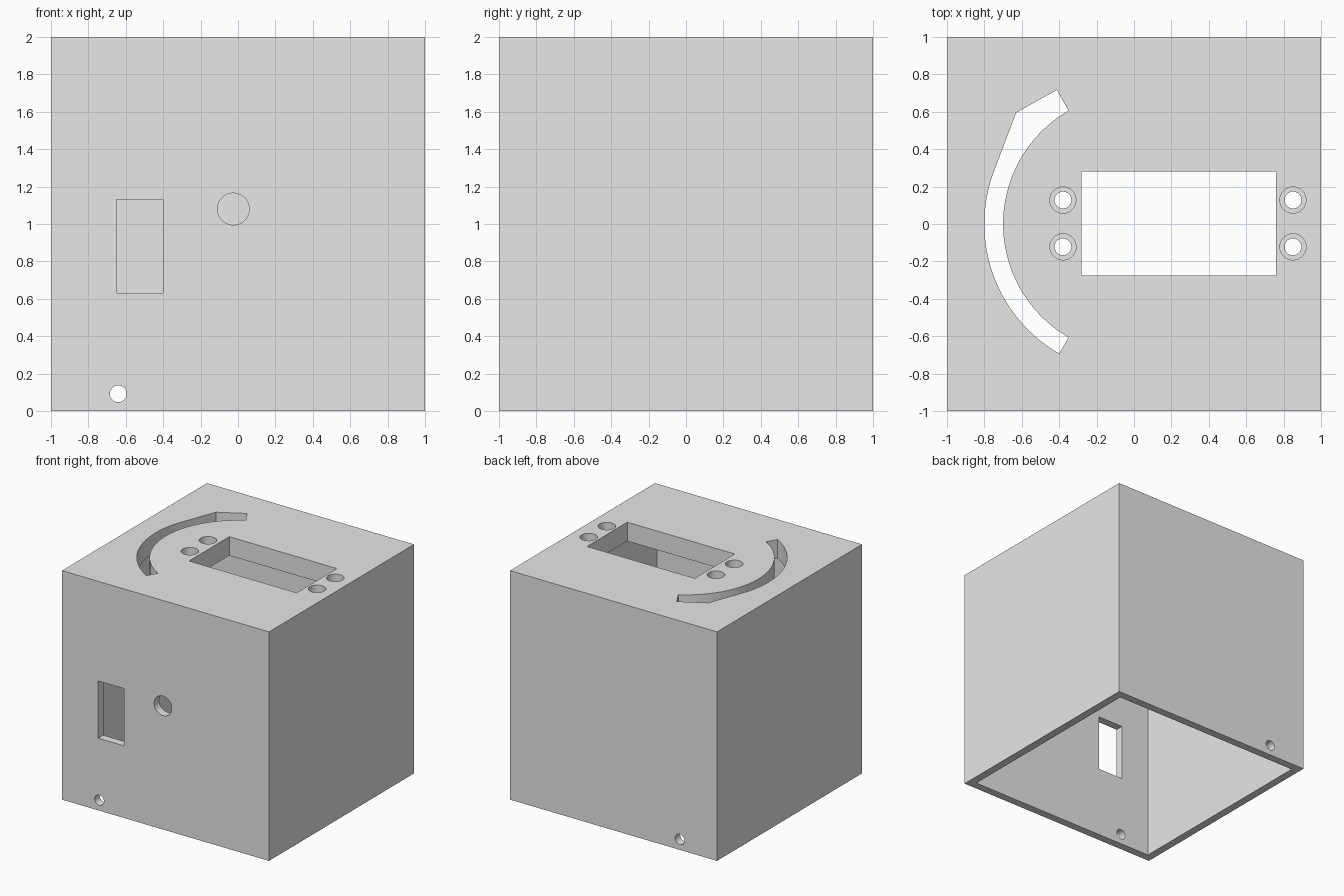
import bpy, bmesh, math
from mathutils import Matrix, Vector

old = bpy.data.objects.get("Cube")
if old:
    bpy.data.objects.remove(old, do_unlink=True)

WALL, LID, EPS = 0.07, 0.165, 0.1

grey = bpy.data.materials.new("plain grey")
grey.use_nodes = True
grey.diffuse_color = (0.8, 0.8, 0.8, 1)
grey.node_tree.nodes["Principled BSDF"].inputs["Base Color"].default_value = (0.8, 0.8, 0.8, 1)


def make_object(name, bm):
    bmesh.ops.recalc_face_normals(bm, faces=bm.faces)
    mesh = bpy.data.meshes.new(name)
    bm.to_mesh(mesh)
    bm.free()
    mesh.materials.append(grey)
    obj = bpy.data.objects.new(name, mesh)
    bpy.context.collection.objects.link(obj)
    return obj


def box(name, low, high):
    low, high = Vector(low), Vector(high)
    bm = bmesh.new()
    place = Matrix.Translation((low + high) / 2) @ Matrix.Diagonal((*(high - low), 1))
    bmesh.ops.create_cube(bm, size=1, matrix=place)
    return make_object(name, bm)


def cylinder(name, centre, radius, depth, along_y=False):
    bm = bmesh.new()
    turn = Matrix.Rotation(math.pi / 2 if along_y else 0, 4, "X")
    bmesh.ops.create_cone(bm, cap_ends=True, segments=48, radius1=radius, radius2=radius,
                          depth=depth, matrix=Matrix.Translation(centre) @ turn)
    return make_object(name, bm)


def prism(name, outline, bottom, top):
    bm = bmesh.new()
    face = bm.faces.new([bm.verts.new((x, y, bottom)) for x, y in outline])
    grown = bmesh.ops.extrude_face_region(bm, geom=[face])["geom"]
    bmesh.ops.translate(bm, vec=(0, 0, top - bottom),
                        verts=[v for v in grown if isinstance(v, bmesh.types.BMVert)])
    return make_object(name, bm)


def arc(radius, start, end, steps):
    angles = [math.radians(start + (end - start) * i / steps) for i in range(steps + 1)]
    return [(radius * math.cos(a), radius * math.sin(a)) for a in angles]


def cut(target, cutter):
    cutter.hide_render = True
    mod = target.modifiers.new(cutter.name, "BOOLEAN")
    mod.operation, mod.solver, mod.object = "DIFFERENCE", "EXACT", cutter
    bpy.context.view_layer.objects.active = target
    bpy.ops.object.modifier_apply(modifier=mod.name)
    bpy.data.objects.remove(cutter, do_unlink=True)


# Hollow housing, open underneath
housing = box("housing", (-1, -1, 0), (1, 1, 2))
inner = 1 - WALL
cut(housing, box("cavity", (-inner, -inner, -EPS), (inner, inner, 2 - LID)))

# Rectangular opening in the lid
cut(housing, box("lid_opening", (-0.28, -0.275, 1.7), (0.76, 0.28, 2 + EPS)))

# Counterbored screw holes at both ends of the opening
for x in (-0.38, 0.85):
    for y in (-0.122, 0.128):
        cut(housing, cylinder("screw_hole", (x, y, 1.9), 0.045, 0.5))
        cut(housing, cylinder("counterbore", (x, y, 2), 0.07, 0.16))

# Curved slot with a widened end
slot = arc(0.7, 120, 240, 40) + arc(0.8, 240, 160, 28) + [(-0.63, 0.595), (-0.413, 0.717)]
cut(housing, prism("curved_slot", slot, 1.7, 2 + EPS))

# Front window and round hole
cut(housing, box("front_window", (-0.65, -1 - EPS, 0.63), (-0.4, -0.8, 1.13)))
cut(housing, cylinder("front_hole", (-0.025, -1, 1.08), 0.085, 0.4, along_y=True))

# Small cable hole through front and back walls
cut(housing, cylinder("cable_hole", (-0.64, 0, 0.092), 0.045, 2.4, along_y=True))

bpy.ops.object.select_all(action="DESELECT")
housing.select_set(True)
bpy.context.view_layer.objects.active = housing
bpy.ops.object.shade_smooth_by_angle(angle=math.radians(30))
